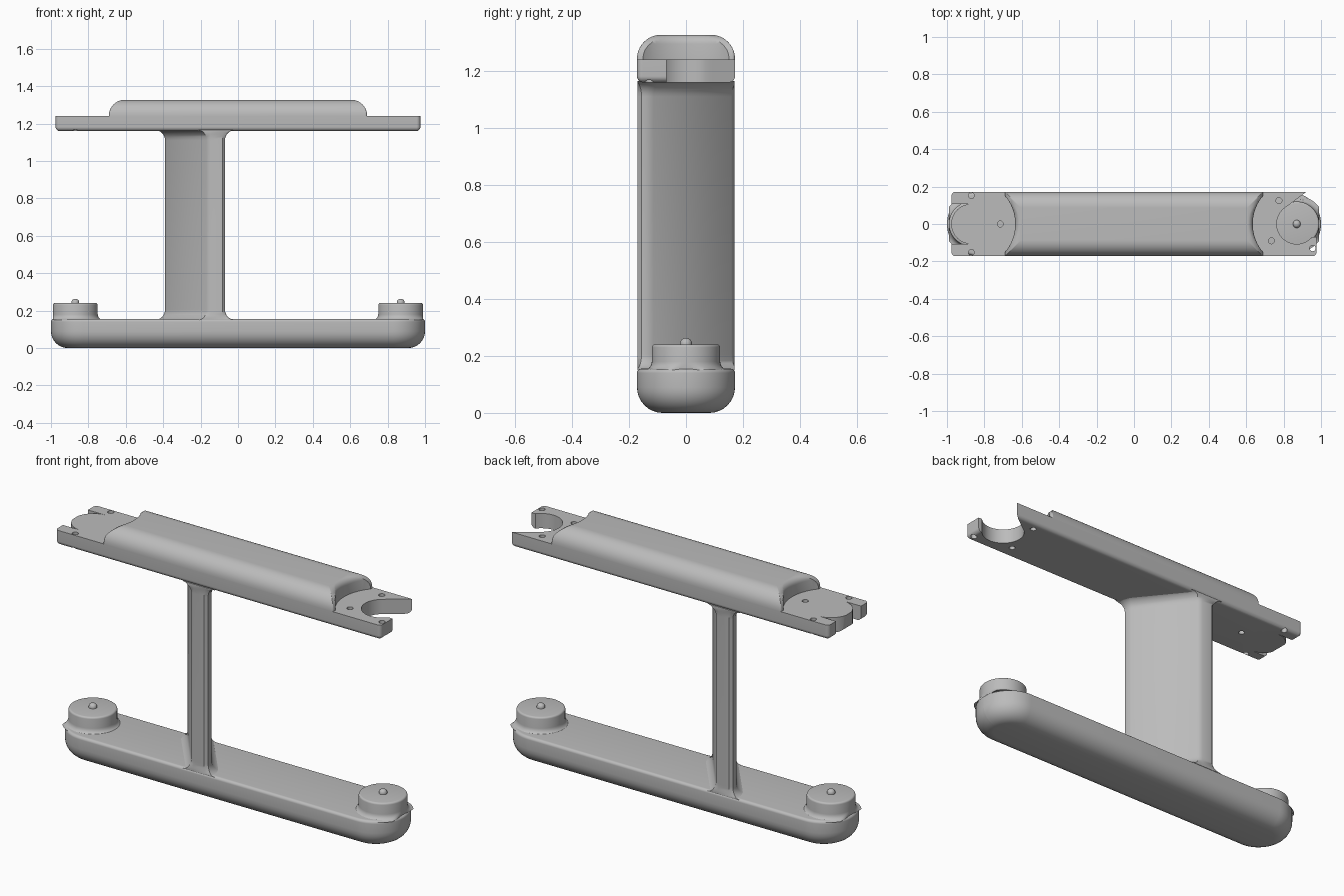
import bpy, bmesh
from math import sin, cos, pi, sqrt, radians, atan2

cube = bpy.data.objects.get("Cube")
if cube:
    bpy.data.objects.remove(cube)

grey = bpy.data.materials.new("plain grey")
grey.use_nodes = True
GREY = (0.5, 0.5, 0.5, 1)
grey.diffuse_color = GREY
grey.node_tree.nodes["Principled BSDF"].inputs["Base Color"].default_value = GREY

HALF_WIDTH = 0.172
PAD_X = 0.87
SLOT_R = 0.107


def loft(name, rings):
    """Skin a stack of equal-length point rings and cap both ends."""
    bm = bmesh.new()
    rows = [[bm.verts.new(p) for p in ring] for ring in rings]
    n = len(rows[0])
    for a, b in zip(rows, rows[1:]):
        for i in range(n):
            j = (i + 1) % n
            bm.faces.new((a[i], a[j], b[j], b[i]))
    bm.faces.new(rows[0][::-1])
    bm.faces.new(rows[-1])
    bmesh.ops.recalc_face_normals(bm, faces=bm.faces)
    mesh = bpy.data.meshes.new(name)
    bm.to_mesh(mesh)
    bm.free()
    mesh.materials.append(grey)
    obj = bpy.data.objects.new(name, mesh)
    bpy.context.collection.objects.link(obj)
    return obj


def rounded_rect(hx, hy, r, z, steps=16):
    pts = []
    for q, (sx, sy) in enumerate(((1, 1), (-1, 1), (-1, -1), (1, -1))):
        for k in range(steps + 1):
            a = (q + k / steps) * pi / 2
            pts.append((sx * (hx - r) + r * cos(a), sy * (hy - r) + r * sin(a), z))
    return pts


def rounded_slab(name, hx, hy, corner, z0, z1, low, high, steps=8):
    """Rounded block with separate roundings of its lower and upper rim."""
    levels = []
    for k in range(steps + 1):
        a = k / steps * pi / 2
        if low:
            levels.append((low * (1 - sin(a)), z0 + low * (1 - cos(a))))
    if not low:
        levels.append((0, z0))
    if high:
        for k in range(steps + 1):
            a = k / steps * pi / 2
            levels.append((high * (1 - cos(a)), z1 - high * (1 - sin(a))))
    else:
        levels.append((0, z1))
    return loft(name, [rounded_rect(hx - d, hy - d, max(corner - d, 0.002), z)
                       for d, z in levels])


def lathe(name, x, y, profile, sides=48):
    return loft(name, [[(x + r * cos(2 * pi * i / sides), y + r * sin(2 * pi * i / sides), z)
                        for i in range(sides)] for r, z in profile])


def prism(name, outline, z0, z1):
    return loft(name, [[(x, y, z) for x, y in outline] for z in (z0, z1)])


def cut(obj, cutters):
    bpy.context.view_layer.objects.active = obj
    for c in cutters:
        mod = obj.modifiers.new("cut", 'BOOLEAN')
        mod.operation = 'DIFFERENCE'
        mod.solver = 'EXACT'
        mod.object = c
        bpy.ops.object.modifier_apply(modifier=mod.name)
        bpy.data.objects.remove(c)


def arc(a0, a1, steps=32):
    return [(PAD_X + SLOT_R * cos(radians(a0 + (a1 - a0) * k / steps)),
             SLOT_R * sin(radians(a0 + (a1 - a0) * k / steps))) for k in range(steps + 1)]


parts = []

# Lower bar with round ends and a soft underside
parts.append(rounded_slab("lower_bar", 1.0, HALF_WIDTH, HALF_WIDTH, 0, 0.155, 0.09, 0.015))

# Round pads with a locating nub on each end of the lower bar
for side, sx in (("right", -1), ("left", 1)):
    foot = [(0.12 + 0.03 * (1 - sin(a)), 0.18 - 0.03 * cos(a))
            for a in (k * pi / 12 for k in range(7))]
    rim = [(0.11 + 0.01 * cos(a), 0.23 + 0.01 * sin(a)) for a in (k * pi / 8 for k in range(5))]
    pad = lathe(side + "_pad", sx * PAD_X, 0, foot + rim)
    for v in pad.data.vertices:
        v.co.x = max(-0.99, min(0.99, v.co.x))
    nub = [(0.021, 0.23), (0.021, 0.245)]
    nub += [(0.021 * cos(a), 0.245 + 0.018 * sin(a)) for a in (k * pi / 10 for k in range(1, 5))]
    parts += [pad, lathe(side + "_nub", sx * PAD_X, 0, nub, 20)]

# Diagonal column whose ends flare into the bars
half = [(-0.16, -0.17), (-0.07, -0.17), (-0.07, -0.125)]
section = half + [(-0.46 - x, -y) for x, y in half]
corners = []
for i, (x, y) in enumerate(section):
    px, py = section[i - 1]
    nx, ny = section[(i + 1) % len(section)]
    for ox, oy, t in ((px, py, 0.014), (nx, ny, 0.014)):
        length = sqrt((ox - x) ** 2 + (oy - y) ** 2)
        corners.append((x + (ox - x) * t / length, y + (oy - y) * t / length))


def flared(d, z):
    pts = []
    n = len(corners)
    for i, (x, y) in enumerate(corners):
        (ax, ay), (bx, by) = corners[i - 1], corners[(i + 1) % n]
        a = atan2(by - ay, bx - ax) - pi / 2
        py = y + d * sin(a)
        pts.append((x + d * cos(a), max(-0.17, min(0.17, py)), z))
    return pts


FLARE = 0.055
lower = [(FLARE * (1 - sin(a)), 0.15 + FLARE * (1 - cos(a))) for a in (k * pi / 16 for k in range(9))]
upper = [(d, 1.315 - z) for d, z in reversed(lower)]
parts.append(loft("column", [flared(d, z) for d, z in lower + upper]))

# Upper plate with a straight slot at one end, a hook slot at the other, and pin holes
plate = rounded_slab("upper_plate", 0.975, HALF_WIDTH, 0.02, 1.16, 1.24, 0.022, 0)
u_slot = [(-x, y) for x, y in arc(-90, 90)] + [(-1.1, SLOT_R), (-1.1, -SLOT_R)]
hook_slot = arc(127, 320) + [(1.1, -0.069), (1.1, 0.304)]
cutters = [prism("slot_cutter", u_slot, 1.1, 1.3), prism("hook_cutter", hook_slot, 1.1, 1.3)]
for x, y in ((-0.87, 0.152), (-0.87, -0.152), (-0.715, 0), (0.775, 0.125), (0.735, -0.09), (0.955, -0.13)):
    cutters.append(lathe("hole_cutter", x, y, [(0.016, 1.1), (0.016, 1.3)], 16))
cut(plate, cutters)
parts.append(plate)

# Raised cover whose ends are scooped out around the pads
cover = rounded_slab("raised_cover", 0.69, HALF_WIDTH, 0.01, 1.24, 1.327, 0, 0.084, 10)
scoop = [(0.235, 1.2), (0.235, 1.295)]
scoop += [(0.235 + 0.033 * (1 - cos(a)), 1.295 + 0.033 * sin(a)) for a in (k * pi / 12 for k in range(1, 7))]
scoop.append((0.268, 1.36))
cut(cover, [lathe("scoop_cutter", sx * PAD_X, 0, scoop, 96) for sx in (-1, 1)])
parts.append(cover)

# Smooth shading with crisp edges kept
bpy.ops.object.select_all(action='DESELECT')
for p in parts:
    p.select_set(True)
bpy.context.view_layer.objects.active = parts[0]
bpy.ops.object.shade_smooth_by_angle(angle=radians(35))
